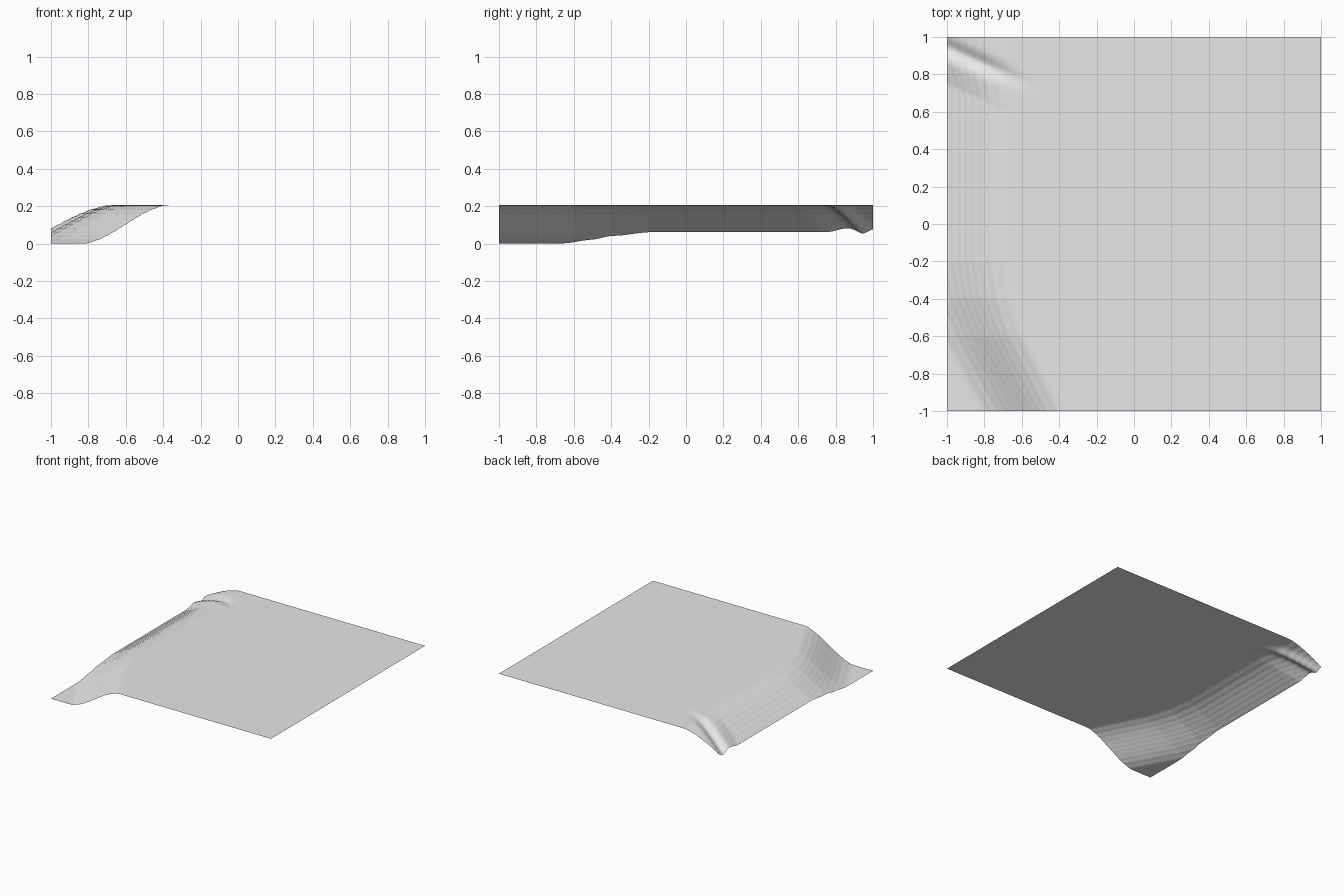
import bpy
import math

cube = bpy.data.objects.get("Cube")
if cube:
    bpy.data.objects.remove(cube, do_unlink=True)

PLATEAU = 0.205
TERRACE = 0.0205

# Slope stations along the bank: position, foot x, crest x
STATIONS = [(-1.0, -0.84, -0.36), (-0.8, -0.95, -0.46), (-0.6, -1.06, -0.56),
            (-0.4, -1.15, -0.62), (-0.2, -1.20, -0.64), (0.75, -1.20, -0.64),
            (0.86, -1.26, -0.66), (1.0, -1.26, -0.66)]


def smooth(t):
    t = min(max(t, 0.0), 1.0)
    return t * t * (3 - 2 * t)


def bank_edges(s):
    s = min(max(s, -1.0), 1.0)
    for (a, foot_a, top_a), (b, foot_b, top_b) in zip(STATIONS, STATIONS[1:]):
        if s <= b:
            f = (s - a) / (b - a)
            return foot_a + (foot_b - foot_a) * f, top_a + (top_b - top_a) * f


def height(x, y):
    # The back end of the bank runs at a slant
    slant = y + 0.45 * (x + 1)
    foot, crest = bank_edges(slant if y > 0 else y)
    z = PLATEAU * smooth((x - foot) / (crest - foot))
    # Faint terraces on the slope
    z -= 0.45 * TERRACE / math.tau * math.sin(math.tau * z / TERRACE)
    # Gully cut across the back corner
    depth = 0.028 * smooth((-0.5 - x) / 0.35)
    z -= depth * math.exp(-((slant - 0.945) / 0.042) ** 2)
    return max(z, 0.0)


# Ground sheet
bpy.ops.mesh.primitive_grid_add(x_subdivisions=180, y_subdivisions=180, size=2)
ground = bpy.context.object
ground.name = "ground_sheet"
for v in ground.data.vertices:
    v.co.z = height(v.co.x, v.co.y)

# Plain grey surface
grey = bpy.data.materials.new("light_grey")
grey.use_nodes = True
colour = (0.8, 0.8, 0.8, 1)
grey.diffuse_color = colour
grey.node_tree.nodes["Principled BSDF"].inputs["Base Color"].default_value = colour
ground.data.materials.append(grey)
bpy.ops.object.shade_smooth()
